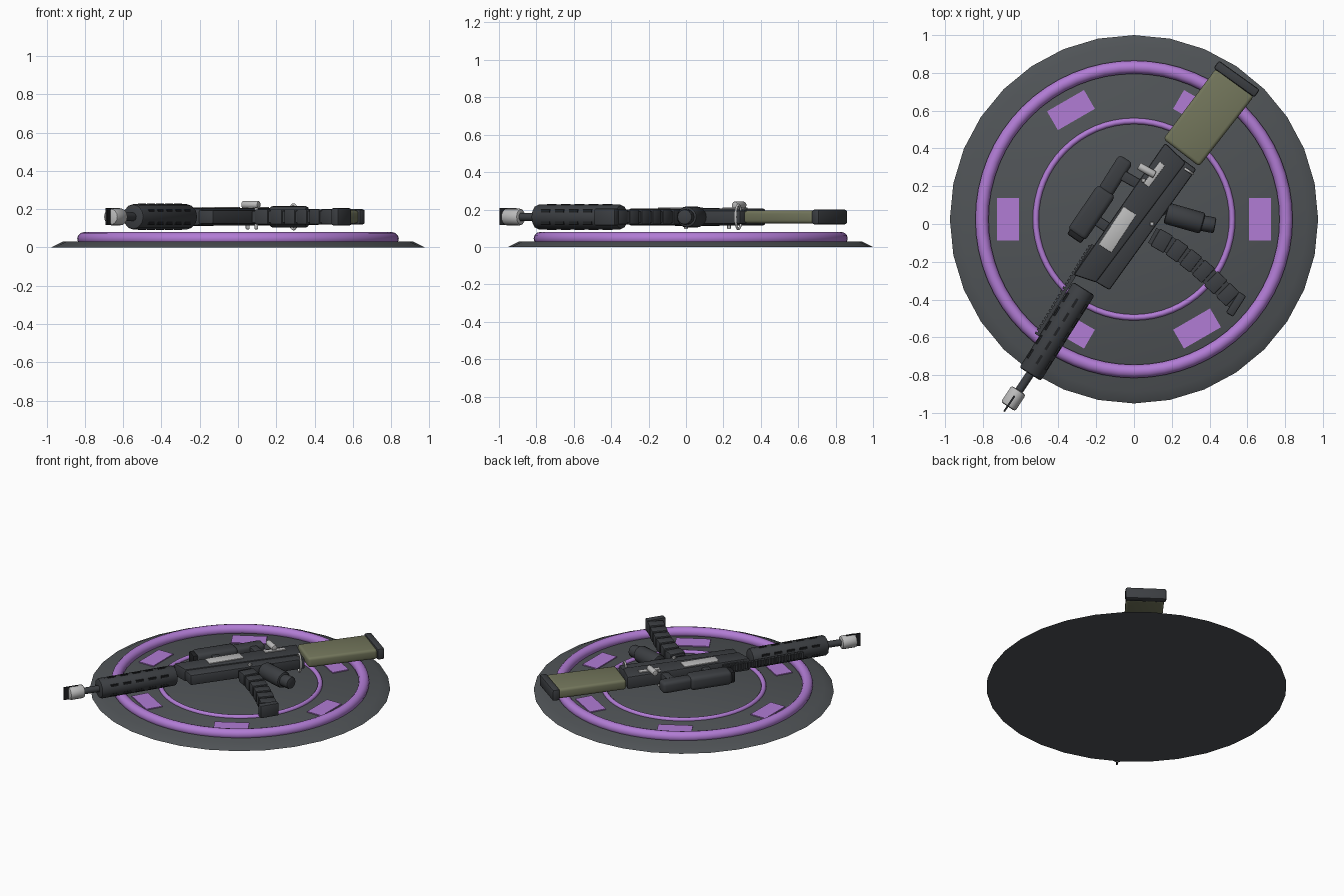
import bpy
import bmesh
from math import cos, sin, pi, radians
from mathutils import Vector, Matrix

cube = bpy.data.objects.get("Cube")
if cube:
    bpy.data.objects.remove(cube, do_unlink=True)


def material(name, r, g, b):
    m = bpy.data.materials.new(name)
    m.use_nodes = True
    m.diffuse_color = (r, g, b, 1)
    node = m.node_tree.nodes["Principled BSDF"]
    node.inputs["Base Color"].default_value = (r, g, b, 1)
    node.inputs["Roughness"].default_value = 0.7
    return m


SLATE = material("slate_grey", .08, .088, .095)
GUN = material("gunmetal", .045, .049, .055)
BLACK = material("near_black", .014, .015, .017)
PURPLE = material("purple", .44, .2, .66)
OLIVE = material("olive", .17, .18, .105)
STEEL = material("light_steel", .5, .5, .5)

CENTRE_Y = 0.025
GUN_Z = 0.16
AXIS = radians(57)


def finish(ob, mat, angle=35):
    ob.data.materials.append(mat)
    bpy.ops.object.select_all(action='DESELECT')
    ob.select_set(True)
    bpy.context.view_layer.objects.active = ob
    bpy.ops.object.shade_smooth_by_angle(angle=radians(angle))
    return ob


def make(name, bm, mat, bevel=0, segments=2):
    if bevel:
        sharp = [e for e in bm.edges if e.calc_face_angle(0) > radians(40)]
        bmesh.ops.bevel(bm, geom=sharp, offset=bevel, segments=segments,
                        profile=0.5, affect='EDGES', clamp_overlap=True)
    bmesh.ops.recalc_face_normals(bm, faces=bm.faces)
    mesh = bpy.data.meshes.new(name)
    bm.to_mesh(mesh)
    bm.free()
    ob = bpy.data.objects.new(name, mesh)
    bpy.context.collection.objects.link(ob)
    return finish(ob, mat)


def prism(name, pts, z0, z1, mat, bevel=0, segments=2):
    """Flat outline raised from z0 to z1."""
    bm = bmesh.new()
    face = bm.faces.new([bm.verts.new((x, y, z0)) for x, y in pts])
    up = bmesh.ops.extrude_face_region(bm, geom=[face])["geom"]
    bmesh.ops.translate(bm, vec=(0, 0, z1 - z0),
                        verts=[v for v in up if isinstance(v, bmesh.types.BMVert)])
    return make(name, bm, mat, bevel, segments)


def bar(name, a, b, width, z0, z1, mat, bevel=0, segments=2):
    """Box running between two plan points."""
    a, b = Vector(a), Vector(b)
    d = (b - a).normalized()
    n = Vector((-d.y, d.x)) * width / 2
    return prism(name, [a + n, a - n, b - n, b + n], z0, z1, mat, bevel, segments)


def rod(name, a, b, radius, mat, bevel=0, z=GUN_Z, sides=16, end=None):
    """Horizontal cylinder between two plan points."""
    a, b = Vector((*a, z)), Vector((*b, z))
    bm = bmesh.new()
    bmesh.ops.create_cone(bm, cap_ends=True, segments=sides, radius1=radius,
                          radius2=end or radius, depth=(b - a).length)
    turn = (b - a).to_track_quat('Z', 'Y').to_matrix().to_4x4()
    bmesh.ops.transform(bm, matrix=Matrix.Translation((a + b) / 2) @ turn, verts=bm.verts)
    return make(name, bm, mat, bevel)


def torus(name, major, minor, matrix, mat):
    bpy.ops.mesh.primitive_torus_add(major_radius=major, minor_radius=minor,
                                     major_segments=64, minor_segments=12)
    ob = bpy.context.object
    ob.name = name
    ob.data.transform(matrix)
    return finish(ob, mat, 60)


def lerp(a, b, t):
    return Vector(a).lerp(Vector(b), t)


# Round pedestal with sloped rim
bm = bmesh.new()
bmesh.ops.create_cone(bm, cap_ends=True, segments=32, radius1=.975, radius2=.915, depth=.03,
                      matrix=Matrix.Translation((0, CENTRE_Y, .015)))
make("pedestal", bm, SLATE)

# Glowing rings
torus("outer_ring", .805, .035, Matrix.Translation((0, CENTRE_Y, .045)), PURPLE)
torus("inner_ring", .52, .016, Matrix.Translation((0, CENTRE_Y, .032)), PURPLE)

# Six light panels
for i in range(6):
    d = Vector((cos(i * pi / 3), sin(i * pi / 3)))
    c = Vector((0, CENTRE_Y))
    bar(f"light_panel_{i + 1}", c + d * .61, c + d * .725, .226, .029, .037, PURPLE)

# Stock and butt pad
prism("stock", [(.435, .825), (.635, .675), (.345, .305), (.155, .45)],
      .125, .195, OLIVE, .018, 3)
bar("butt_pad", (.435, .845), (.652, .69), .05, .12, .2, GUN, .012)

# Receiver
prism("upper_receiver", [(-.32, -.27), (-.2, -.31), (.275, .325), (.165, .43)],
      .115, .205, GUN, .012)
prism("lower_receiver", [(-.215, -.3), (-.13, -.35), (.33, .29), (.255, .345)],
      .123, .196, GUN, .01)
bar("ejection_cover", (-.153, -.13), (-.021, .071), .08, .2, .211, STEEL, .003)
bar("selector_plate", (.065, .205), (.15, .32), .035, .2, .212, STEEL, .003)
rod("selector_knob", (.025, .308), (.11, .26), .02, STEEL, .005, z=.223, sides=12)

# Pins through the receiver
for i, (x, y) in enumerate([(.095, .0), (.05, .23)]):
    bar(f"receiver_pin_{i + 1}", (x - .01, y), (x + .01, y), .02, .095, .208, STEEL, .004)

# Handguard with vent slots
front, rear = (-.55, -.795), (-.265, -.342)
rod("handguard", front, rear, .067, GUN, .012, sides=12)
side = Vector((-sin(AXIS), cos(AXIS)))
for row, (offset, height) in enumerate([(0, .062), (-.055, .032), (.055, .032)]):
    for i in range(5):
        a = lerp(front, rear, .12 + i * .165) + side * offset
        b = lerp(front, rear, .22 + i * .165) + side * offset
        for s in (-1, 1):
            z = GUN_Z + s * height
            bar(f"vent_{row}_{i}_{'top' if s > 0 else 'base'}", a, b, .014,
                z - .007, z + .007, BLACK)

# Barrel and muzzle
rod("barrel", (-.64, -.93), (-.52, -.75), .022, GUN)
rod("muzzle", (-.667, -.967), (-.61, -.88), .045, STEEL, .012)
bar("muzzle_slot", (-.688, -.993), (-.632, -.91), .01, .118, .207, BLACK)

# Toothed rail
r0, r1 = (-.51, -.59), (-.217, -.11)
bar("rail", r0, r1, .018, .142, .178, GUN)
for i in range(24):
    bar(f"rail_tooth_{i + 1}", lerp(r0, r1, i / 24) + side * .008,
        lerp(r0, r1, (i + .55) / 24) + side * .008, .022, .138, .182, GUN)
bar("rail_base", (-.29, -.27), (-.2, -.12), .05, .13, .19, GUN)

# Scope and mounts
bar("scope_body", (-.307, -.06), (-.143, .18), .112, .112, .208, GUN, .026, 3)
bar("scope_eyepiece", (-.155, .165), (-.042, .345), .085, .12, .2, GUN, .022, 3)
bar("scope_front_ring", (-.318, -.078), (-.295, -.045), .09, .12, .2, BLACK, .01)
bar("rear_mount", (-.09, .275), (.06, .19), .055, .125, .195, GUN, .008)
bar("front_mount", (-.23, .04), (-.1, -.045), .055, .13, .19, GUN, .008)

# Grip and trigger
rod("grip", (.17, .058), (.365, .003), .057, GUN, .014)
rod("grip_end", (.35, .007), (.43, -.008), .042, GUN, .01, sides=12)
bar("trigger_guard", (.11, .03), (.2, .095), .03, .14, .18, GUN, .005)

# Curved segmented magazine
path = [(.105, -.065), (.19, -.113), (.265, -.167), (.335, -.222),
        (.40, -.28), (.465, -.342), (.53, -.405)]
for i, (a, b) in enumerate(zip(path, path[1:])):
    bar(f"magazine_core_{i + 1}", lerp(a, b, -.1), lerp(a, b, 1.1), .09, .13, .19, GUN)
    bar(f"magazine_rib_{i + 1}", lerp(a, b, .1), lerp(a, b, .9), .104, .121, .199, GUN, .005)
bar("magazine_base", (.505, -.48), (.575, -.37), .045, .115, .205, GUN, .008)

# Sling loop standing upright behind the receiver
loop = Matrix(((-sin(AXIS) * .45, 0, cos(AXIS), .29),
               (cos(AXIS) * .45, 0, sin(AXIS), .28),
               (0, 1, 0, GUN_Z), (0, 0, 0, 1)))
torus("sling_loop", .064, .007, loop, STEEL)
